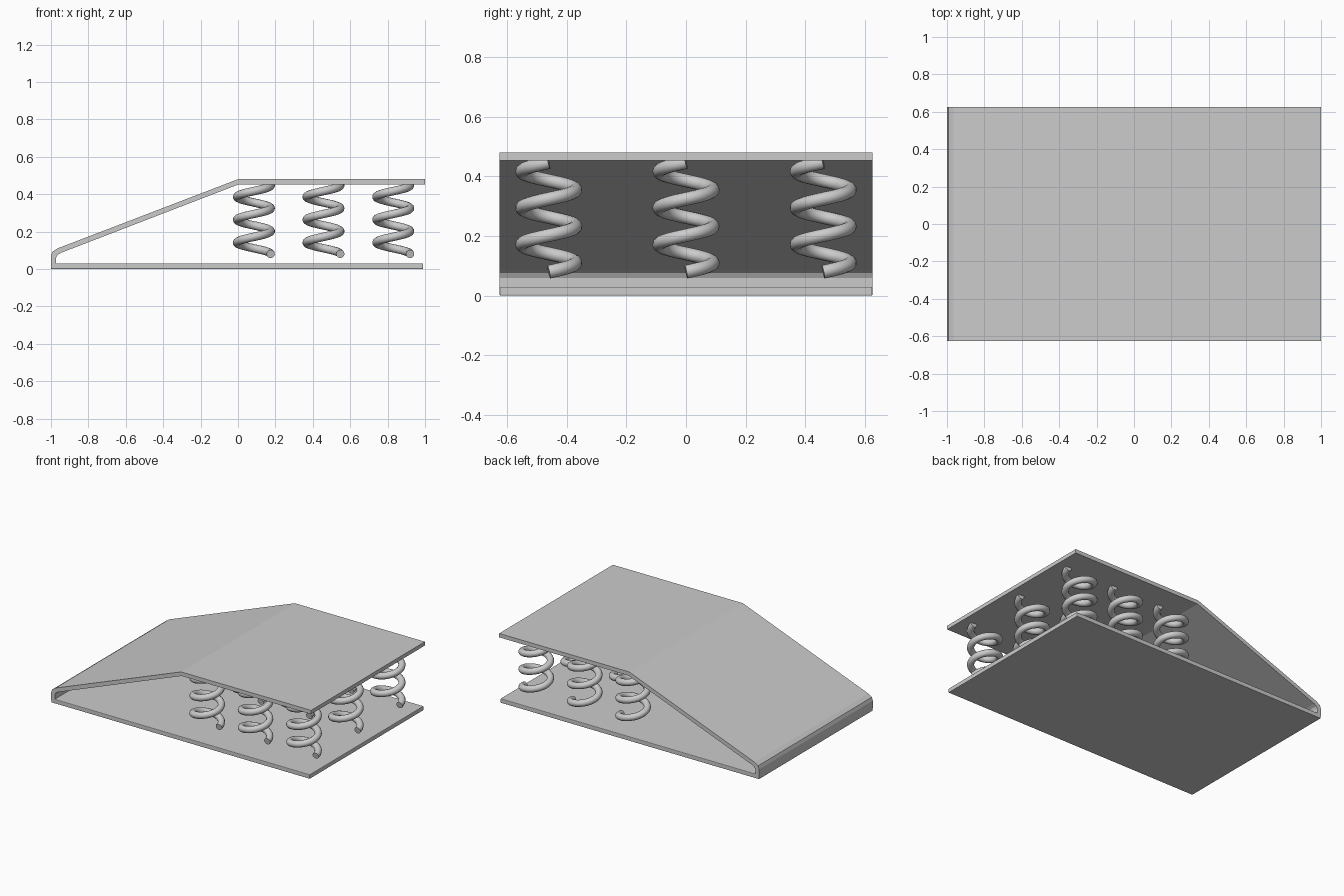
import bpy, bmesh
from math import cos, sin, pi, radians

if "Cube" in bpy.data.objects:
    bpy.data.objects.remove(bpy.data.objects["Cube"])

WIDTH = 1.25


def extrude_profile(name, points, half_width):
    """Extrude an x/z outline along y."""
    bm = bmesh.new()
    face = bm.faces.new([bm.verts.new((x, -half_width, z)) for x, z in points])
    new = bmesh.ops.extrude_face_region(bm, geom=[face])["geom"]
    moved = [v for v in new if isinstance(v, bmesh.types.BMVert)]
    bmesh.ops.translate(bm, verts=moved, vec=(0, 2 * half_width, 0))
    bmesh.ops.recalc_face_normals(bm, faces=bm.faces)
    mesh = bpy.data.meshes.new(name)
    bm.to_mesh(mesh)
    bm.free()
    obj = bpy.data.objects.new(name, mesh)
    bpy.context.collection.objects.link(obj)
    return obj


def spring_mesh(radius, wire, z0, z1, turns, steps=32):
    """Helical wire with flat closed ends."""
    curve = bpy.data.curves.new("spring_path", "CURVE")
    curve.dimensions = "3D"
    curve.bevel_depth = wire
    curve.bevel_resolution = 4
    curve.use_fill_caps = True
    count = turns * steps
    spline = curve.splines.new("POLY")
    spline.points.add(count)
    for i, p in enumerate(spline.points):
        a = 2 * pi * i / steps
        p.co = (radius * cos(a), radius * sin(a), z0 + (z1 - z0) * i / count, 1)
    temp = bpy.data.objects.new("spring_path", curve)
    bpy.context.collection.objects.link(temp)
    bpy.context.view_layer.update()
    deps = bpy.context.evaluated_depsgraph_get()
    mesh = bpy.data.meshes.new_from_object(temp.evaluated_get(deps))
    bpy.data.objects.remove(temp)
    mesh.shade_smooth()
    mesh.set_sharp_from_angle(angle=radians(40))
    return mesh


# Folded ramp: nose, slope and raised deck
extrude_profile("ramp_deck", [
    (-1, 0.015), (-1, 0.07), (-0.992, 0.092), (-0.965, 0.11), (0, 0.48), (1, 0.48),
    (1, 0.453), (0.005, 0.453), (-0.945, 0.087), (-0.964, 0.076),
    (-0.972, 0.06), (-0.972, 0.015)], WIDTH / 2)

# Base plate with softened edges
base = extrude_profile("base_plate", [
    (-1, 0), (0.99, 0), (0.99, 0.03), (-1, 0.03)], WIDTH / 2)
bevel = base.modifiers.new("soft_edges", "BEVEL")
bevel.width = 0.004
bevel.segments = 2

# Grid of coil springs under the deck
coil = spring_mesh(0.09, 0.0225, 0.08, 0.447, 3)
for x in (0.085, 0.457, 0.83):
    for y in (-0.46, 0, 0.46):
        spring = bpy.data.objects.new("coil_spring", coil)
        spring.location = (x, y, 0)
        bpy.context.collection.objects.link(spring)
